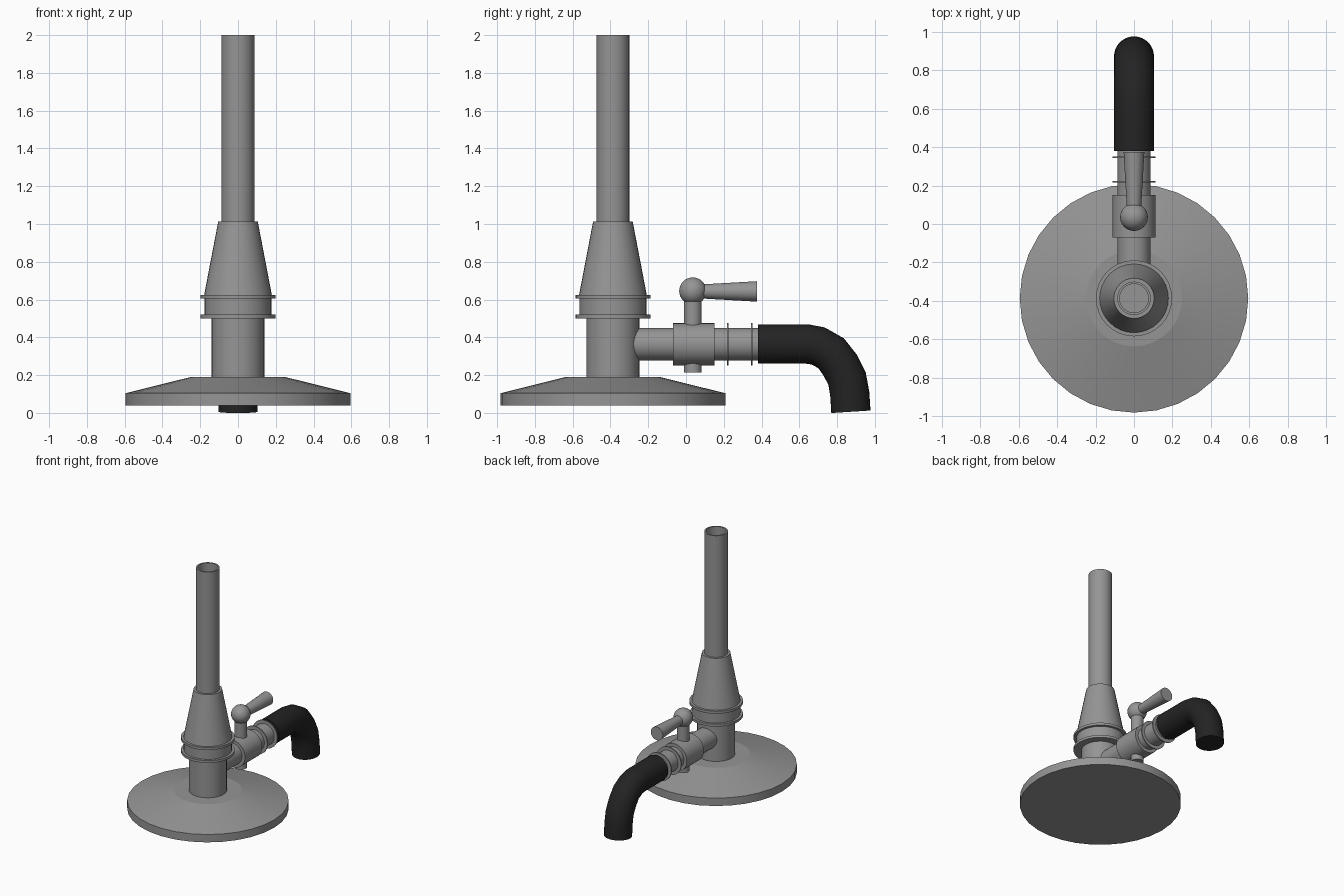
import bpy, bmesh, math
from mathutils import Vector, Matrix

if "Cube" in bpy.data.objects:
    bpy.data.objects.remove(bpy.data.objects["Cube"])

AXIS = Vector((0, -0.387, 0))    # burner axis
PIPE_Z = 0.363                   # height of the gas inlet


def material(name, rgb):
    m = bpy.data.materials.new(name)
    m.diffuse_color = (*rgb, 1)
    m.use_nodes = True
    m.node_tree.nodes["Principled BSDF"].inputs["Base Color"].default_value = m.diffuse_color
    return m


METAL = material("grey metal", (0.30, 0.30, 0.30))
RUBBER = material("black rubber", (0.017, 0.017, 0.017))


def finish(name, bm, mat, angle=30):
    bmesh.ops.recalc_face_normals(bm, faces=bm.faces)
    me = bpy.data.meshes.new(name)
    bm.to_mesh(me)
    bm.free()
    me.materials.append(mat)
    ob = bpy.data.objects.new(name, me)
    bpy.context.collection.objects.link(ob)
    bpy.ops.object.select_all(action='DESELECT')
    ob.select_set(True)
    bpy.context.view_layer.objects.active = ob
    bpy.ops.object.shade_smooth_by_angle(angle=math.radians(angle))
    return ob


def sweep(name, stations, mat, n=32, angle=30):
    """Skin circles given as (centre, direction, radius) and cap both ends."""
    bm = bmesh.new()
    rings = []
    for c, d, r in stations:
        rot = Vector((0, 0, 1)).rotation_difference(Vector(d).normalized())
        if abs(d[0]) < 1e-6:     # keep rings aligned for paths in the YZ plane
            rot = Matrix.Rotation(-math.atan2(d[1], d[2]), 3, 'X').to_quaternion()
        rings.append([bm.verts.new(Vector(c) + rot @ Vector(
            (r * math.cos(2 * math.pi * i / n), r * math.sin(2 * math.pi * i / n), 0)))
            for i in range(n)])
    for a, b in zip(rings, rings[1:]):
        for i in range(n):
            j = (i + 1) % n
            bm.faces.new((a[i], a[j], b[j], b[i]))
    bm.faces.new(rings[0])
    bm.faces.new(rings[-1])
    return finish(name, bm, mat, angle)


def lathe(name, profile, n=32, centre=AXIS, angle=30):
    """Vertical turned part from (radius, height) pairs."""
    return sweep(name, [(centre + Vector((0, 0, z)), (0, 0, 1), r)
                        for r, z in profile], METAL, n, angle)


def along_y(name, y0, y1, r0, r1=None, z=PIPE_Z, mat=METAL):
    """Round part lying along the y axis."""
    return sweep(name, [((0, y0, z), (0, 1, 0), r0),
                        ((0, y1, z), (0, 1, 0), r0 if r1 is None else r1)], mat)


# Base and upright
lathe("base", [(0.595, 0.04), (0.595, 0.104), (0.25, 0.19)], angle=12)
lathe("column", [(0.14, 0.18), (0.14, 0.51)])

# Air collar with two thin flanges
lathe("collar_band", [(0.178, 0.51), (0.178, 0.615)])
for label, z in (("lower", 0.50), ("upper", 0.605)):
    lathe(label + "_collar_flange", [(0.198, z), (0.198, z + 0.02)])
lathe("cone", [(0.18, 0.62), (0.105, 1.012)])

# Hollow barrel
lathe("barrel", [(0.087, 1.0), (0.087, 2.0), (0.075, 2.0), (0.075, 1.02)])

# Gas inlet, valve body and hose barbs
along_y("inlet_pipe", -0.36, 0.40, 0.086)
along_y("valve_body", -0.07, 0.15, 0.112)
for i, y in enumerate((0.22, 0.347)):
    along_y(f"barb_ring_{i + 1}", y - 0.004, y + 0.004, 0.113)

# Valve stem, ball and lever
VALVE = Vector((0, 0.036, 0))
lathe("valve_stem", [(0.047, 0.214), (0.047, 0.62)], centre=VALVE)
bm = bmesh.new()
bmesh.ops.create_uvsphere(bm, u_segments=32, v_segments=16, radius=0.072,
                          matrix=Matrix.Translation(VALVE + Vector((0, 0, 0.645))))
finish("valve_ball", bm, METAL)
along_y("valve_lever", 0.06, 0.375, 0.036, 0.054, z=0.643)

# Rubber hose bending down to the table
path = [(0.38, 0.365), (0.64, 0.365), (0.70, 0.354), (0.768, 0.316),
        (0.817, 0.252), (0.853, 0.18), (0.867, 0.1), (0.873, 0.006)]
stations = []
for i, (y, z) in enumerate(path):
    p = Vector((0, y, z))
    before = Vector((0, *path[max(i - 1, 0)]))
    after = Vector((0, *path[min(i + 1, len(path) - 1)]))
    d = Vector((0, 0, 0))
    for seg in (p - before, after - p):
        if seg.length > 0:
            d += seg.normalized()
    stations.append((p, d, 0.104))
sweep("hose", stations, RUBBER, angle=40)
